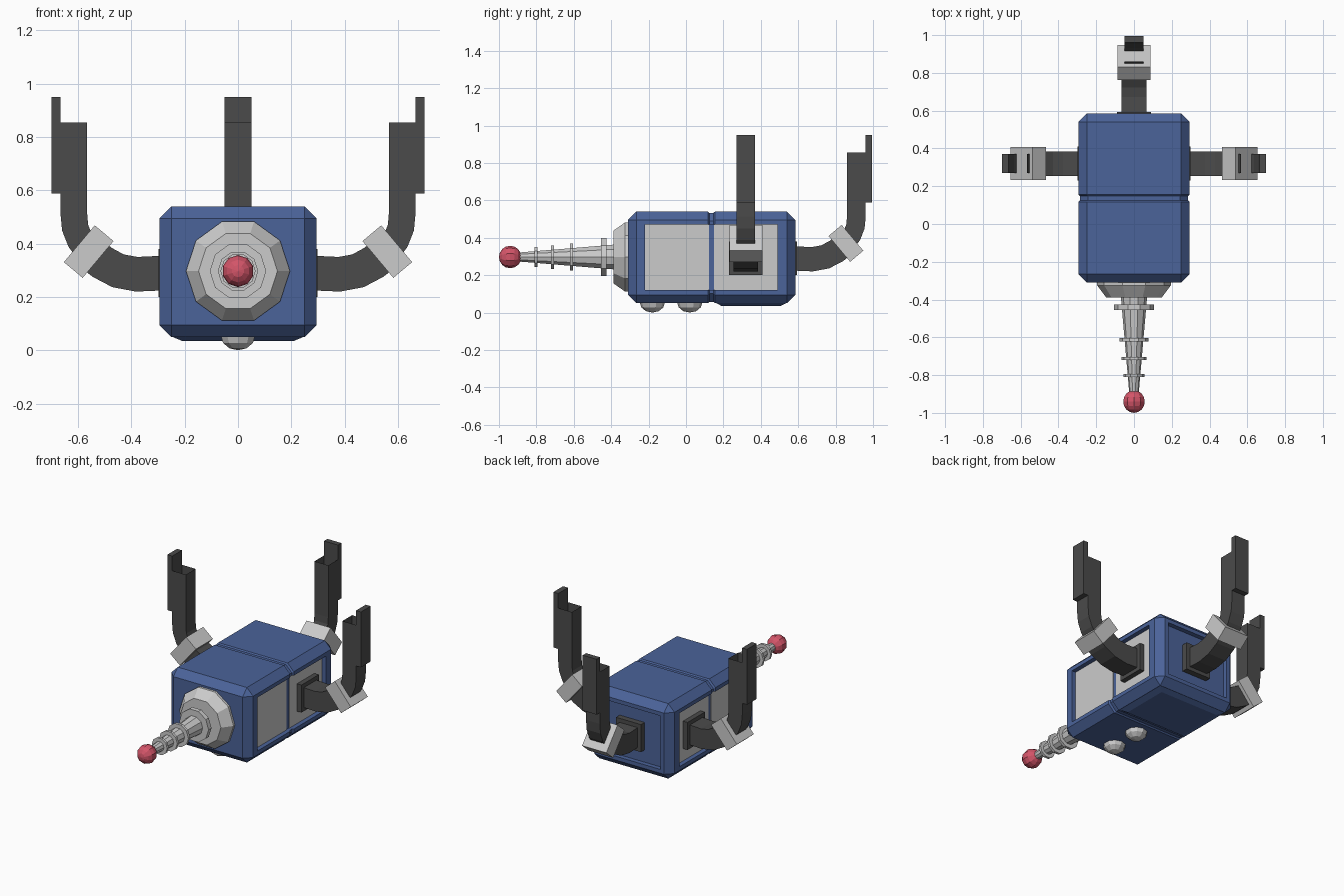
import bpy, bmesh, math
from mathutils import Matrix, Vector

if "Cube" in bpy.data.objects:
    bpy.data.objects.remove(bpy.data.objects["Cube"])


def material(name, rgb):
    m = bpy.data.materials.new(name)
    m.diffuse_color = (*rgb, 1)
    m.use_nodes = True
    m.node_tree.nodes["Principled BSDF"].inputs["Base Color"].default_value = m.diffuse_color
    return m


BLUE = material("blue", (0.07, 0.125, 0.32))
RED = material("red", (0.65, 0.09, 0.14))
DARK = material("dark_grey", (0.07, 0.07, 0.07))


def finish(name, bm, mat=None, matrix=None):
    bmesh.ops.recalc_face_normals(bm, faces=bm.faces)
    if matrix:
        bm.transform(matrix)
    me = bpy.data.meshes.new(name)
    bm.to_mesh(me)
    bm.free()
    ob = bpy.data.objects.new(name, me)
    bpy.context.collection.objects.link(ob)
    if mat:
        me.materials.append(mat)
    return ob


def box_mesh(lo, hi):
    bm = bmesh.new()
    lo, hi = Vector(lo), Vector(hi)
    bmesh.ops.create_cube(bm, size=1, matrix=Matrix.Translation((lo + hi) / 2)
                          @ Matrix.Diagonal((*(hi - lo), 1)))
    return bm


def box(name, lo, hi, mat=None, matrix=None):
    return finish(name, box_mesh(lo, hi), mat, matrix)


def loft(rings, caps=(True, True)):
    bm = bmesh.new()
    rows = [[bm.verts.new(p) for p in ring] for ring in rings]
    for a, b in zip(rows, rows[1:]):
        for i in range(len(a)):
            j = (i + 1) % len(a)
            bm.faces.new((a[i], a[j], b[j], b[i]))
    if caps[0]:
        bm.faces.new(rows[0])
    if caps[1]:
        bm.faces.new(rows[-1])
    return bm


def lathe(name, profile, mat=None, sides=10, z=0.297):
    # profile of (y, radius) turned around the nose axis
    rings = [[(r * math.cos(2 * math.pi * i / sides), y, z + r * math.sin(2 * math.pi * i / sides))
              for i in range(sides)] for y, r in profile]
    return finish(name, loft(rings), mat)


def square_tube(path, width, caps):
    # square section swept along (radius, z) points
    pts = [Vector(p) for p in path]
    rings = []
    for i, p in enumerate(pts):
        t = (pts[min(i + 1, len(pts) - 1)] - pts[max(i - 1, 0)]).normalized()
        n = Vector((-t.y, t.x)) * width / 2
        h = width / 2
        rings.append([(p.x + s * n.x, k * h, p.y + s * n.y)
                      for s, k in ((1, 1), (1, -1), (-1, -1), (-1, 1))])
    return loft(rings, caps)


# Body: chamfered box with a groove around its middle
bm = box_mesh((-0.295, -0.31, 0.05), (0.295, 0.585, 0.54))
bmesh.ops.bevel(bm, geom=bm.edges[:], offset=0.045, segments=1, affect='EDGES')
for y in (0.117, 0.125, 0.147, 0.155):
    bmesh.ops.bisect_plane(bm, geom=bm.verts[:] + bm.edges[:] + bm.faces[:],
                           plane_co=(0, y, 0), plane_no=(0, 1, 0))
for v in bm.verts:
    if 0.12 < v.co.y < 0.15:
        v.co.x *= 0.97
        v.co.z = 0.295 + (v.co.z - 0.295) * 0.97
body = finish("body", bm, BLUE)

# Recesses in the sides and back
for lo, hi in (((0.262, -0.22, 0.12), (0.4, 0.49, 0.47)),
               ((-0.4, -0.22, 0.12), (-0.262, 0.49, 0.47)),
               ((-0.225, 0.555, 0.12), (0.225, 0.7, 0.47))):
    cutter = box("recess_cutter", lo, hi, BLUE)
    cutter.hide_render = True
    mod = body.modifiers.new("recess", 'BOOLEAN')
    mod.operation = 'DIFFERENCE'
    mod.solver = 'EXACT'
    mod.object = cutter
    bpy.context.view_layer.objects.active = body
    bpy.ops.object.modifier_apply(modifier=mod.name)
    bpy.data.objects.remove(cutter)

# Grey side panels, split at the groove
for s, side in ((1, "right"), (-1, "left")):
    for part, y0, y1 in (("front", -0.22, 0.122), ("rear", 0.15, 0.49)):
        xs = sorted((s * 0.255, s * 0.266))
        box(f"{side}_{part}_panel", (xs[0], y0, 0.12), (xs[1], y1, 0.47))

# Raised plate under the rear half
finish("belly_plate", loft([[(sx * x, (y1 if sy > 0 else y0), z)
       for sx, sy in ((1, 1), (-1, 1), (-1, -1), (1, -1))]
       for x, y0, y1, z in ((0.25, 0.16, 0.54, 0.052), (0.21, 0.19, 0.505, 0.035))]), BLUE)

# Two flattened domes under the front half
for i, y in enumerate((-0.18, 0.02)):
    bm = bmesh.new()
    bmesh.ops.create_uvsphere(bm, u_segments=10, v_segments=6, radius=1,
                              matrix=Matrix.Translation((0, y, 0.055))
                              @ Matrix.Diagonal((0.068, 0.068, 0.055, 1)))
    finish(f"belly_dome_{i + 1}", bm)

# Nose: flange, tapered spike, rings and ball tip
lathe("nose_flange", [(-0.305, 0.195), (-0.325, 0.195), (-0.388, 0.148)])
lathe("nose_spike", [(-0.38, 0.07), (-0.92, 0.023)])
for i, (y, r, w) in enumerate(((-0.44, 0.106, 0.03), (-0.612, 0.076, 0.018),
                               (-0.713, 0.066, 0.016), (-0.803, 0.056, 0.016))):
    lathe(f"nose_ring_{i + 1}", [(y - w / 2, r), (y + w / 2, r)])
bm = bmesh.new()
bmesh.ops.create_uvsphere(bm, u_segments=10, v_segments=8, radius=0.06)
finish("nose_ball", bm, RED, Matrix.Translation((0, -0.94, 0.297))
       @ Matrix.Rotation(math.pi / 2, 4, 'X'))

# Three identical arms: right, left and back
lower = [(0.27, 0.29), (0.38, 0.285), (0.45, 0.298), (0.51, 0.33), (0.56, 0.37)]
upper = [(0.56, 0.37), (0.592, 0.412), (0.611, 0.46), (0.616, 0.515), (0.616, 0.855)]
for side, y, angle in (("right", 0.32, 0), ("left", 0.32, math.pi), ("back", 0.295, math.pi / 2)):
    m = Matrix.Translation((0, y, 0)) @ Matrix.Rotation(angle, 4, 'Z')
    box(f"{side}_arm_mount", (0.255, -0.09, 0.2), (0.298, 0.09, 0.38), DARK, m)
    finish(f"{side}_lower_arm", square_tube(lower, 0.13, (True, True)), DARK, m)
    box(f"{side}_elbow_collar", (-0.046, -0.088, -0.09), (0.046, 0.088, 0.09), None,
        m @ Matrix.Translation((0.56, 0, 0.37)) @ Matrix.Rotation(math.radians(-40), 4, 'Y'))
    finish(f"{side}_upper_arm", square_tube(upper, 0.1, (True, False)), DARK, m)
    box(f"{side}_arm_blade", (0.665, -0.05, 0.588), (0.7, 0.05, 0.95), DARK, m)
